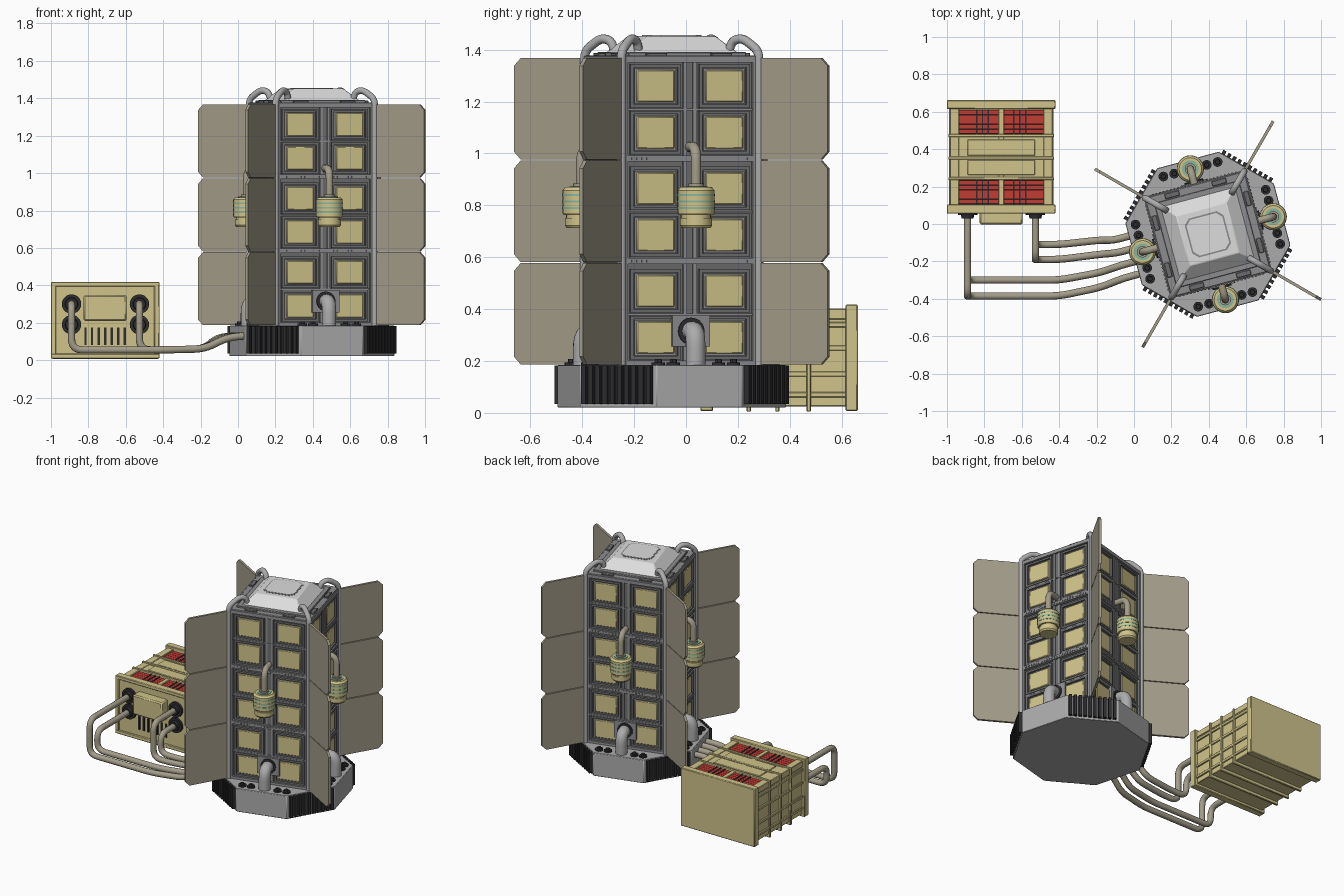
import bpy, bmesh, math
from mathutils import Matrix, Vector

if "Cube" in bpy.data.objects:
    bpy.data.objects.remove(bpy.data.objects["Cube"])

def mat(name, r, g, b):
    m = bpy.data.materials.new(name)
    m.diffuse_color = (r, g, b, 1)
    m.use_nodes = True
    m.node_tree.nodes["Principled BSDF"].inputs["Base Color"].default_value = m.diffuse_color
    return m

OLIVE = mat("olive_tan", .63, .55, .26)
TAUPE = mat("taupe", .37, .335, .255)
GREY = mat("light_steel", .41, .41, .415)
STEEL = mat("mid_steel", .27, .27, .28)
DARK = mat("dark_grey", .155, .155, .16)
BLACK = mat("black", .027, .027, .03)
LIGHT = mat("pale_grey", .72, .72, .72)
RED = mat("red", .55, .045, .035)
TEAL = mat("teal", .25, .47, .35)
I = Matrix.Identity(4)
rz = lambda deg: Matrix.Rotation(math.radians(deg), 4, 'Z')
TOWER = Matrix.Translation((.395, -.055, 0)) @ rz(15)

class Part:
    """Collects primitives into one mesh object."""
    def __init__(self, name):
        self.name, self.bm, self.mats = name, bmesh.new(), []

    def slot(self, m):
        if m not in self.mats:
            self.mats.append(m)
        return self.mats.index(m)

    def paint(self, verts, m):
        i = self.slot(m)
        for f in {f for v in verts for f in v.link_faces}:
            f.material_index = i

    def box(self, x, y, z, m, M=I):
        c = [(a + b) / 2 for a, b in (x, y, z)]
        s = [abs(b - a) for a, b in (x, y, z)]
        mt = M @ Matrix.Translation(c) @ Matrix.Diagonal((*s, 1))
        self.paint(bmesh.ops.create_cube(self.bm, size=1, matrix=mt)['verts'], m)

    def cone(self, r1, r2, z0, z1, m, M=I, n=16):
        mt = M @ Matrix.Translation((0, 0, (z0 + z1) / 2))
        self.paint(bmesh.ops.create_cone(self.bm, cap_ends=True, segments=n, radius1=r1,
                   radius2=r2, depth=z1 - z0, matrix=mt)['verts'], m)

    def tube(self, pts, r, m, M=I, bend=.06, n=12):
        pts = [M @ Vector(p) for p in pts]
        path = [pts[0]]
        for a, b, c in zip(pts, pts[1:], pts[2:]):     # round each corner
            p = b + (a - b).normalized() * min(bend, (a - b).length * .49)
            q = b + (c - b).normalized() * min(bend, (c - b).length * .49)
            path += [p.lerp(b, t / 6).lerp(b.lerp(q, t / 6), t / 6) for t in range(7)]
        path.append(pts[-1])
        d0 = (path[1] - path[0]).normalized()
        u = d0.orthogonal().normalized()
        rings = []
        for i, p in enumerate(path):
            d = (path[min(i + 1, len(path) - 1)] - path[max(i - 1, 0)]).normalized()
            u = d0.rotation_difference(d) @ u
            u = (u - d * u.dot(d)).normalized()
            v, d0 = d.cross(u), d
            rings.append([self.bm.verts.new(p + r * (u * math.cos(k * math.tau / n) + v * math.sin(k * math.tau / n)))
                          for k in range(n)])
        fs = [self.bm.faces.new((a[k], a[(k + 1) % n], b[(k + 1) % n], b[k]))
              for a, b in zip(rings, rings[1:]) for k in range(n)]
        fs += [self.bm.faces.new(rings[0][::-1]), self.bm.faces.new(rings[-1])]
        for f in fs:
            f.material_index = self.slot(m)

    def done(self, bevel=0):
        me = bpy.data.meshes.new(self.name)
        bmesh.ops.recalc_face_normals(self.bm, faces=self.bm.faces)
        self.bm.to_mesh(me)
        self.bm.free()
        for m in self.mats:
            me.materials.append(m)
        me.shade_smooth()
        me.set_sharp_from_angle(angle=math.radians(32))
        ob = bpy.data.objects.new(self.name, me)
        bpy.context.collection.objects.link(ob)
        if bevel:
            b = ob.modifiers.new("bevel", 'BEVEL')
            b.width, b.segments, b.limit_method = bevel, 1, 'ANGLE'

# Octagonal base with black cooling ribs on the diagonal sides
p = Part("tower_base")
p.cone(.445, .445, .021, .185, GREY, TOWER @ rz(22.5), 8)
p.done(.003)
ribs, bolts = Part("base_cooling_ribs"), Part("base_bolts")
for k in range(4):
    F = TOWER @ rz(90 * k)
    D = F @ rz(45)
    ribs.box((.40, .4135), (-.15, .15), (.037, .18), DARK, D)
    for i in range(10):
        y = -.144 + i * .032
        ribs.box((.41, .433), (y - .0095, y + .0095), (.035, .183), BLACK, D)
    for y in (-.15, -.09, .09, .15):
        B = F @ Matrix.Translation((.36, y, 0))
        bolts.cone(.026, .026, .18, .195, BLACK, B)
        bolts.cone(.015, .013, .195, .207, BLACK, B, 6)
ribs.done()
bolts.done()

# Tower body: dark core, window frames, panes, posts and beams
core, frames, panes, beams = Part("tower_core"), Part("window_frames"), Part("window_panes"), Part("tower_beams")
core.box((-.258, .258), (-.258, .258), (.18, 1.375), DARK, TOWER)
core.done()
for k in range(4):
    F = TOWER @ rz(90 * k)
    for s in (-1, 1):
        beams.box((.25, .281), (s * .249, s * .268), (.185, 1.375), STEEL, F)
        beams.box((.25, .273), (s * .012, s * .027), (.185, 1.375), STEEL, F)
        for m in range(3):
            for dz in (.10, .28):
                z = .19 + .395 * m + dz
                a, b, h = .036, .238, .084
                for y0, y1, z0, z1 in ((a, b, -h, -h + .013), (a, b, h - .013, h),
                                       (a, a + .013, -h, h), (b - .013, b, -h, h)):
                    frames.box((.25, .276), (s * y0, s * y1), (z + z0, z + z1), DARK, F)
                frames.box((.25, .266), (s * .055, s * .219), (z - .068, z + .068), STEEL, F)
                panes.box((.25, .273), (s * .062, s * .212), (z - .062, z + .062), OLIVE, F)
    beams.box((.25, .267), (-.012, .012), (.185, 1.375), DARK, F)
    for m in range(4):
        z = .19 + .395 * m - (.012 if m == 3 else 0)
        beams.box((.25, .281), (-.262, .262), (z - .012, z + .012), STEEL, F)
        for i in range(24 if m in (1, 2) else 0):      # toothed joint between modules
            y = -.23 + i * .02
            beams.box((.27, .285), (y - .005, y + .005), (z - .005, z + .005), STEEL, F)
    for m in range(3):
        z = .38 + .395 * m
        beams.box((.25, .274), (-.25, .25), (z - .004, z + .004), STEEL, F)
frames.done()
panes.done(.004)
beams.done()

# Roof: ledge and sloped light cap with a raised rounded plate
p = Part("roof_ledge")
p.box((-.275, .275), (-.275, .275), (1.36, 1.378), STEEL, TOWER)
p.box((-.235, .235), (-.235, .235), (1.37, 1.39), STEEL, TOWER)
for k in range(4):
    for y in (-.13, .13):
        p.box((.24, .268), (y - .04, y + .04), (1.37, 1.388), DARK, TOWER @ rz(90 * k))
p.done(.003)
p = Part("roof_cap")
p.cone(.295, .195, 1.388, 1.452, LIGHT, TOWER @ rz(45), 4)
p.done(.004)
for name, r, z, m in (("roof_plate_edge", .152, 1.4535, STEEL), ("roof_plate", .14, 1.456, LIGHT)):
    p = Part(name)                                     # square plate with cut corners
    a, c = r * .707, r * .2
    pts = [(a, a - c), (a - c, a), (c - a, a), (-a, a - c), (-a, c - a), (c - a, -a), (a - c, -a), (a, c - a)]
    lo, hi = [[p.bm.verts.new(TOWER @ Vector((x, y, h))) for x, y in pts] for h in (1.45, z)]
    p.bm.faces.new(lo[::-1])
    p.bm.faces.new(hi)
    for i in range(8):
        p.bm.faces.new((lo[i], lo[(i + 1) % 8], hi[(i + 1) % 8], hi[i]))
    p.paint(lo, m)
    p.done()

# Corner pipes and three-panel fins on the diagonals
pipes, fins = Part("corner_pipes"), Part("radiator_fins")
for k in range(4):
    D = TOWER @ rz(90 * k + 45)
    pipes.tube([(.388, 0, .185), (.388, 0, 1.395), (.315, 0, 1.445), (.27, 0, 1.435), (.255, 0, 1.395)],
               .0175, GREY, D, .03)
    for m in range(3):
        z0, z1, a, b, c = .187 + .395 * m, .577 + .395 * m, .39, .698, .03
        prof = [(a, z0), (b - c, z0), (b, z0 + c), (b, z1 - c), (b - c, z1), (a, z1)]
        vs = [[fins.bm.verts.new(D @ Vector((x, t, z))) for x, z in prof] for t in (-.008, .008)]
        fs = [fins.bm.faces.new(v) for v in vs]
        fs += [fins.bm.faces.new((vs[0][i], vs[0][(i + 1) % 6], vs[1][(i + 1) % 6], vs[1][i])) for i in range(6)]
        for f in fs:
            f.material_index = fins.slot(TAUPE)
pipes.done()
fins.done()

# Hanging canisters and lower elbow pipes, one of each per face
cans, canpipes, elbows = Part("canisters"), Part("canister_pipes"), Part("elbow_pipes")
for k in range(4):
    F = TOWER @ rz(90 * k)
    C = F @ Matrix.Translation((.362, 0, 0))
    for r1, r2, z0, z1, m in ((.055, .062, .712, .722, OLIVE), (.062, .062, .722, .752, OLIVE),
                              (.057, .057, .752, .762, OLIVE), (.066, .071, .762, .77, OLIVE),
                              (.071, .071, .77, .858, OLIVE), (.071, .06, .858, .871, OLIVE),
                              (.045, .045, .871, .875, TEAL), (.03, .03, .871, .885, TAUPE)):
        cans.cone(r1, r2, z0, z1, m, C, 28)
    for z in (.79, .815, .84):
        cans.cone(.0725, .0725, z - .004, z + .004, TEAL, C, 28)
    canpipes.tube([(.362, 0, .87), (.362, 0, 1.025), (.26, 0, 1.025)], .02, TAUPE, F, .06)
    elbows.box((.26, .288), (-.075, .075), (.255, .375), STEEL, F)
    elbows.cone(.052, .052, .28, .296, BLACK, F @ Matrix.Translation((0, 0, .315)) @ Matrix.Rotation(math.pi / 2, 4, 'Y'), 20)
    elbows.tube([(.27, 0, .315), (.355, 0, .315), (.355, 0, .18)], .038, GREY, F, .07, 16)
cans.done()
canpipes.done()
elbows.done()

# Cooling unit: end plates, body, wrap-around ribs and side rails
X = Matrix.Translation((-.71, 0, 0))
p = Part("cooler_end_plates")
p.box((-.29, .29), (.615, .662), (.008, .418), OLIVE, X)
p.box((-.29, .29), (.065, .105), (.008, .418), OLIVE, X)
for x0, x1, z0, z1 in ((-.29, .29, .008, .035), (-.29, .29, .393, .418), (-.29, -.262, .03, .4), (.262, .29, .03, .4)):
    p.box((x0, x1), (.055, .08), (z0, z1), OLIVE, X)
p.done(.004)
p = Part("cooler_body")
p.box((-.27, .27), (.09, .63), (.025, .378), OLIVE, X)
p.box((-.27, .27), (.245, .47), (.36, .398), OLIVE, X)
p.box((-.18, .18), (.262, .342), (.39, .404), OLIVE, X)
p.box((-.18, .18), (.365, .452), (.39, .404), OLIVE, X)
for x0, x1 in ((-.275, -.225), (-.015, .015), (.225, .275)):
    p.box((x0, x1), (.10, .62), (.36, .402), OLIVE, X)
for y in (.242, .352, .473):
    p.box((-.283, .283), (y - .008, y + .008), (.005, .408), OLIVE, X)
for z in (.07, .15, .25, .34):
    for s in (-1, 1):
        p.box((s * .26, s * .279), (.1, .62), (z - .01, z + .01), OLIVE, X)
p.done(.003)

# Red vents on top with dark bars
p = Part("cooler_vents")
for y0, y1 in ((.105, .235), (.48, .612)):
    for x0, x1 in ((-.225, -.015), (.015, .225)):
        p.box((x0, x1), (y0, y1), (.37, .381), BLACK, X)
        for i in range(5):
            y = y0 + .015 + i * (y1 - y0 - .03) / 4
            p.box((x0, x1), (y - .0115, y + .0115), (.375, .394), RED, X)
        for i in (-1, 0, 1):
            x = (x0 + x1) / 2 + i * .032 + (.02 if x0 < -.1 else -.02)
            p.box((x - .004, x + .004), (y0, y1), (.38, .398), BLACK, X)
p.done()

# Front details: control housing, slots and hose sockets
p = Part("cooler_front_housing")
p.box((-.115, .115), (-.002, .08), (.21, .348), OLIVE, X)
p.done(.008)
p = Part("cooler_front_slots")
for i in range(7):
    x = -.105 + i * .035
    p.box((x - .006, x + .006), (.058, .07), (.08, .175), BLACK, X)
p.done()
sockets, hoses = Part("hose_sockets"), Part("hoses")
for x, z, y, t in ((-.89, .30, -.385, .11), (-.89, .19, -.30, .04), (-.527, .30, -.19, -.03), (-.527, .19, -.11, -.10)):
    S = Matrix.Translation((x, .06, z)) @ Matrix.Rotation(math.pi / 2, 4, 'X')
    sockets.cone(.052, .052, -.02, .012, BLACK, S, 20)
    sockets.cone(.035, .032, .012, .03, BLACK, S, 16)
    d, e = Vector((-.966, -.259, 0)), Vector((.259, -.966, 0))
    end = Vector((.395, -.055, .13)) + d * .40 + e * t
    hoses.tube([(x, .07, z), (x, y, z), (x, y, .055), (-.40, y, .055),
                (-.18, y * .7 + end.y * .3 + .01, .06), end + d * .10 + Vector((0, 0, -.01)), end],
               .02, TAUPE, I, .06)
sockets.done()
hoses.done()
